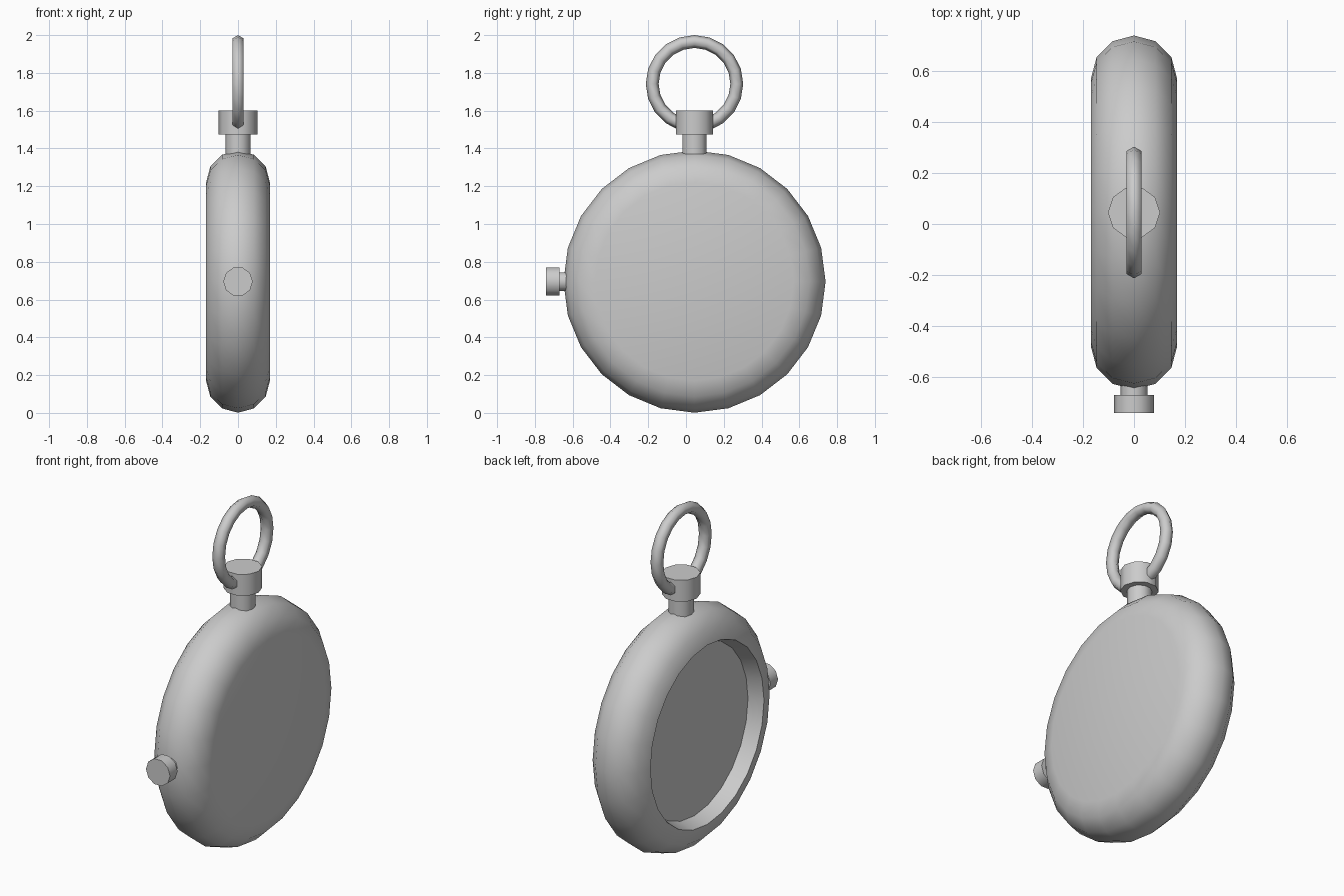
import bpy, bmesh
from math import sin, cos, pi, radians
from mathutils import Matrix

if "Cube" in bpy.data.objects:
    bpy.data.objects.remove(bpy.data.objects["Cube"])

CY, CZ = 0.045, 0.695                      # centre of the case
TO_X = Matrix.Rotation(pi / 2, 4, 'Y')     # turn local z onto +x
TO_FRONT = Matrix.Rotation(pi / 2, 4, 'X') # turn local z onto -y


def finish(name, bm, matrix, angle):
    bm.transform(matrix)
    bmesh.ops.recalc_face_normals(bm, faces=bm.faces[:])
    mesh = bpy.data.meshes.new(name)
    bm.to_mesh(mesh)
    bm.free()
    obj = bpy.data.objects.new(name, mesh)
    bpy.context.collection.objects.link(obj)
    bpy.ops.object.select_all(action='DESELECT')
    obj.select_set(True)
    bpy.context.view_layer.objects.active = obj
    bpy.ops.object.shade_smooth_by_angle(angle=radians(angle))
    return obj


def lathe(name, profile, sides, matrix, angle=40, closed=False):
    """Spin (radius, height) points round local z; cap the ends or close the loop."""
    bm = bmesh.new()
    rings = [[bm.verts.new((r * cos(2 * pi * i / sides), r * sin(2 * pi * i / sides), h))
              for i in range(sides)] for r, h in profile]
    pairs = list(zip(rings, rings[1:]))
    if closed:
        pairs.append((rings[-1], rings[0]))
    else:
        bm.faces.new(rings[0])
        bm.faces.new(rings[-1])
    for a, b in pairs:
        for i in range(sides):
            j = (i + 1) % sides
            bm.faces.new((a[i], a[j], b[j], b[i]))
    return finish(name, bm, matrix, angle)


# Case: rounded rim, flat back on +x, recessed dial on -x
R, r = 0.525, 0.169
rim = [(R + r * cos(t), r * sin(t)) for t in (radians(a) for a in range(-90, 91, 30))]
lathe("case", [(0.497, -0.085)] + rim, 24, Matrix.Translation((0, CY, CZ)) @ TO_X)

# Neck and cap on top of the case
lathe("neck", [(0.067, 1.33), (0.067, 1.48)], 10, Matrix.Translation((0, CY, 0)))
lathe("neck_cap", [(0.102, 1.475), (0.102, 1.6)], 10, Matrix.Translation((0, CY, 0)))

# Winding knob on the front edge
knob_place = Matrix.Translation((0, 0, CZ)) @ TO_FRONT
lathe("knob_stem", [(0.052, 0.60), (0.052, 0.68)], 10, knob_place)
lathe("knob", [(0.078, 0.67), (0.078, 0.74)], 10, knob_place)

# Hanging ring through the cap
loop = [(0.224 + 0.034 * cos(k * pi / 3), 0.034 * sin(k * pi / 3)) for k in range(6)]
lathe("hanging_ring", loop, 20, Matrix.Translation((0, CY, 1.742)) @ TO_X, 65, True)
